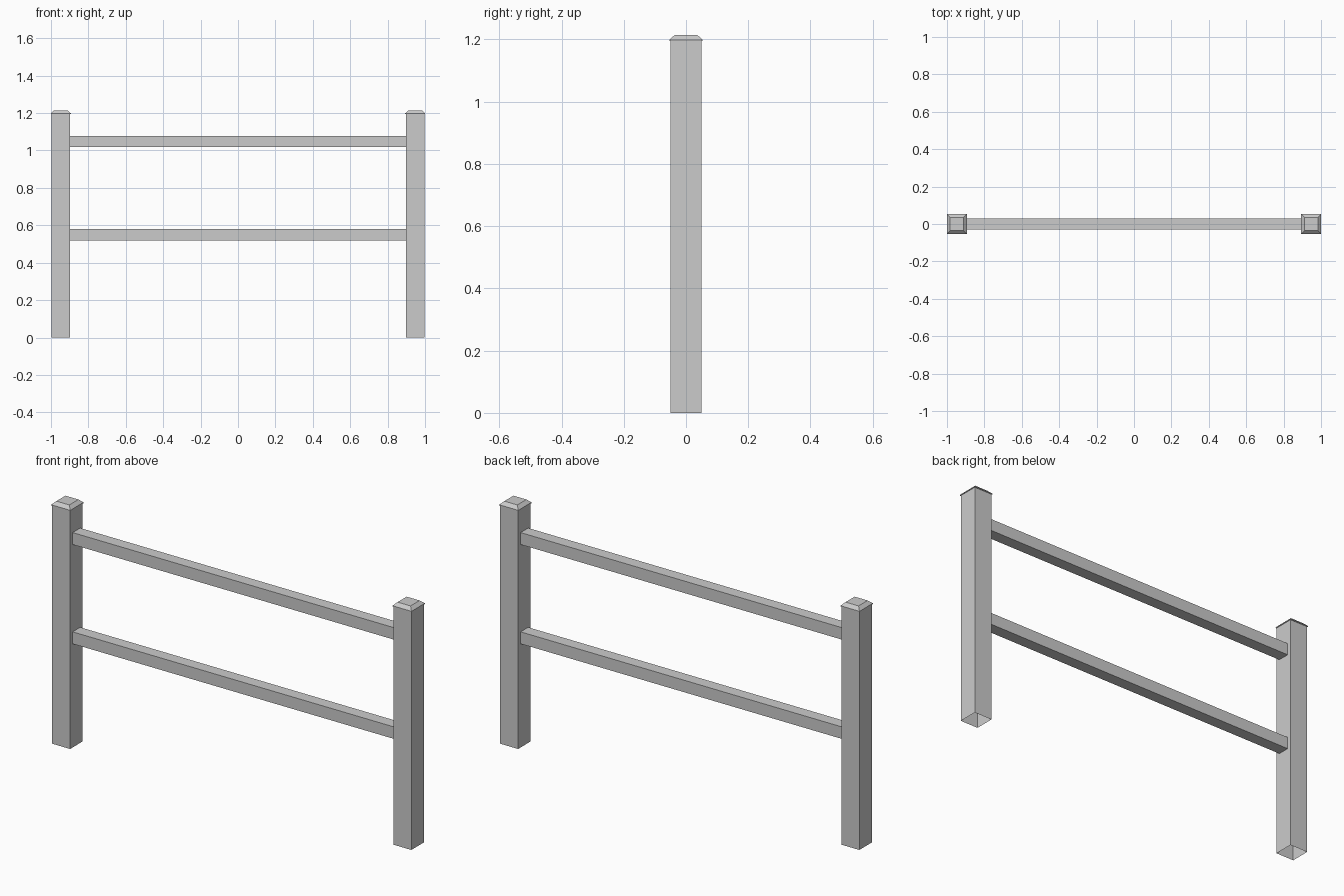
import bpy, bmesh

if "Cube" in bpy.data.objects:
    bpy.data.objects.remove(bpy.data.objects["Cube"])

POST_X = 0.947


def loft_square(name, rings, x, close_top=False, rim=None):
    """Stack square rings (half width, z) into a skin; rim adds an underside lip."""
    bm = bmesh.new()
    if rim:
        rings = [(rim, rings[0][1])] + rings
    loops = [[bm.verts.new((x + sx * h, sy * h, z))
              for sx, sy in ((-1, -1), (1, -1), (1, 1), (-1, 1))]
             for h, z in rings]
    for a, b in zip(loops, loops[1:]):
        for i in range(4):
            j = (i + 1) % 4
            bm.faces.new((a[i], a[j], b[j], b[i]))
    if close_top:
        bm.faces.new(loops[-1])
    return add_object(name, bm)


def add_object(name, bm):
    mesh = bpy.data.meshes.new(name)
    bm.to_mesh(mesh)
    bm.free()
    obj = bpy.data.objects.new(name, mesh)
    bpy.context.collection.objects.link(obj)
    return obj


# Posts (open at the bottom) with bevelled caps
for side, x in (("left", -POST_X), ("right", POST_X)):
    loft_square(side + "_post", [(0.05, 0), (0.05, 1.195)], x)
    loft_square(side + "_post_cap", [(0.053, 1.195), (0.053, 1.199), (0.036, 1.215)],
                x, close_top=True, rim=0.05)

# Rails between the inner post faces, ends hidden against the posts
for name, z in (("lower_rail", 0.55), ("upper_rail", 1.048)):
    bm = bmesh.new()
    bmesh.ops.create_cube(bm, size=1)
    ends = [f for f in bm.faces if abs(f.normal.x) > 0.9]
    bmesh.ops.delete(bm, geom=ends, context='FACES_ONLY')
    rail = add_object(name, bm)
    rail.scale = (2 * (POST_X - 0.05), 0.06, 0.06)
    rail.location.z = z
